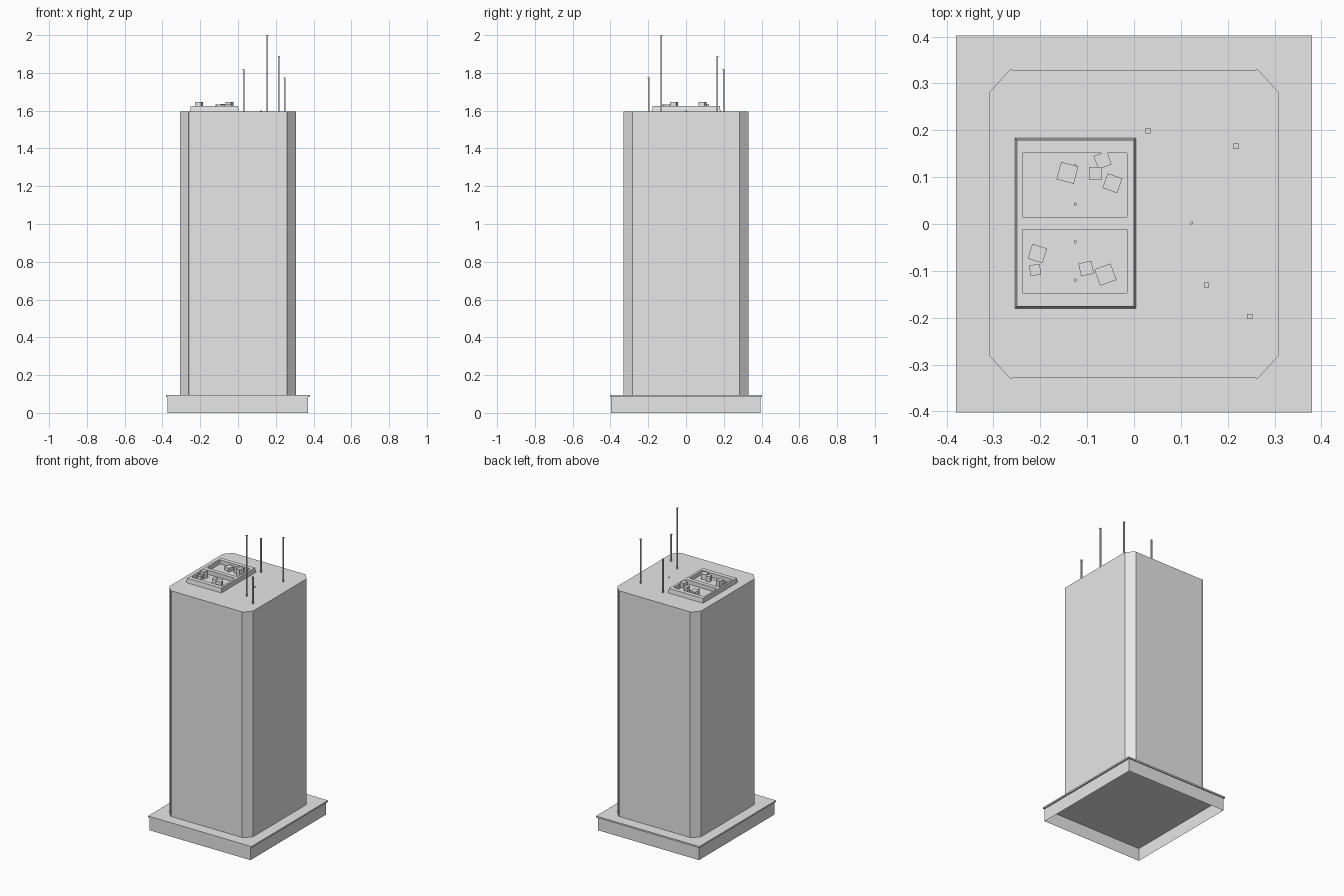
import bpy, bmesh, math
from mathutils import Matrix, Vector

if "Cube" in bpy.data.objects:
    bpy.data.objects.remove(bpy.data.objects["Cube"])

grey = bpy.data.materials.new("light_grey")
grey.diffuse_color = (0.8, 0.8, 0.8, 1)
grey.use_nodes = True
grey.node_tree.nodes["Principled BSDF"].inputs["Base Color"].default_value = grey.diffuse_color


def finish(name, bm):
    mesh = bpy.data.meshes.new(name)
    bmesh.ops.recalc_face_normals(bm, faces=bm.faces)
    bm.to_mesh(mesh)
    bm.free()
    mesh.materials.append(grey)
    obj = bpy.data.objects.new(name, mesh)
    bpy.context.collection.objects.link(obj)
    return obj


def add_box(bm, x0, x1, y0, y1, z0, z1, turn=0):
    c = Vector(((x0 + x1) / 2, (y0 + y1) / 2, (z0 + z1) / 2))
    m = (Matrix.Translation(c) @ Matrix.Rotation(math.radians(turn), 4, 'Z')
         @ Matrix.Diagonal((x1 - x0, y1 - y0, z1 - z0, 1)))
    bmesh.ops.create_cube(bm, size=1, matrix=m)


def add_post(bm, x, y, size, z0, z1, turn=0):
    h = size / 2
    add_box(bm, x - h, x + h, y - h, y + h, z0, z1, turn)


def rect(bm, x0, x1, y0, y1, z):
    return [bm.verts.new((x, y, z)) for x, y in ((x0, y0), (x1, y0), (x1, y1), (x0, y1))]


def skin(bm, a, b):
    for i in range(len(a)):
        j = (i + 1) % len(a)
        bm.faces.new((a[i], a[j], b[j], b[i]))


ROOF = 1.595

# Plinth: walls only, open underneath
bm = bmesh.new()
skin(bm, rect(bm, -0.372, 0.37, -0.397, 0.395, 0), rect(bm, -0.372, 0.37, -0.397, 0.395, 0.086))
finish("plinth_walls", bm)

# Overhanging ground slab
bm = bmesh.new()
add_box(bm, -0.38, 0.38, -0.402, 0.402, 0.085, 0.095)
finish("plinth_slab", bm)

# Tower shaft: chamfered corners whose panels stand slightly proud of front and back
corner = [(0.308, 0.282), (0.263, 0.331), (0.259, 0.328)]
outline = []
for sx, sy in ((1, 1), (-1, 1), (-1, -1), (1, -1)):
    pts = corner if sx * sy > 0 else corner[::-1]
    outline += [(sx * x, sy * y) for x, y in pts]
bm = bmesh.new()
low = [bm.verts.new((x, y, 0.095)) for x, y in outline]
high = [bm.verts.new((x, y, ROOF)) for x, y in outline]
skin(bm, low, high)
bm.faces.new(low)
bm.faces.new(high)
finish("tower", bm)

# Rooftop plant enclosure: slightly tapered frame around two pits
PX0, PX1 = -0.238, -0.015
pits = ((-0.147, -0.012), (0.015, 0.151))
RIM = 1.624
bm = bmesh.new()
base = rect(bm, -0.254, 0.004, -0.180, 0.183, ROOF)
rim = rect(bm, -0.250, 0.000, -0.176, 0.179, RIM)
skin(bm, base, rim)
tops = []
for y0, y1 in pits:
    top = rect(bm, PX0, PX1, y0, y1, RIM)
    floor = rect(bm, PX0, PX1, y0, y1, ROOF + 0.002)
    skin(bm, top, floor)
    bm.faces.new(floor)
    tops.append(top)
a, b = tops
bm.faces.new((rim[0], rim[1], a[1], a[0]))
bm.faces.new((rim[1], rim[2], b[2], b[1], a[2], a[1]))
bm.faces.new((rim[2], rim[3], b[3], b[2]))
bm.faces.new((rim[3], rim[0], a[0], a[3], b[0], b[3]))
bm.faces.new((a[3], a[2], b[1], b[0]))
finish("plant_enclosure", bm)

# Air handling units standing in the pits: x, y, size, top, turn
bm = bmesh.new()
for x, y, s, top, turn in (
        (-0.142, 0.109, 0.038, 1.622, -15), (-0.067, 0.136, 0.030, 1.622, 20),
        (-0.082, 0.108, 0.027, 1.634, -3), (-0.046, 0.087, 0.033, 1.645, -20),
        (-0.206, -0.063, 0.033, 1.645, -18), (-0.211, -0.098, 0.023, 1.622, 8),
        (-0.102, -0.095, 0.028, 1.632, 12), (-0.061, -0.108, 0.037, 1.633, 20)):
    add_post(bm, x, y, s, ROOF, top, turn)
finish("air_units", bm)

# Small vent stubs
bm = bmesh.new()
for x, y in ((-0.125, 0.042), (-0.125, 0.124), (-0.125, -0.038), (-0.125, -0.120), (0.123, 0.002)):
    bmesh.ops.create_cone(bm, cap_ends=True, segments=8, radius1=0.0035, radius2=0.0035,
                          depth=0.008, matrix=Matrix.Translation((x, y, ROOF + 0.002)))
finish("vent_stubs", bm)

# Antenna masts with small caps
bm = bmesh.new()
for x, y, top in ((0.03, 0.199, 1.82), (0.217, 0.166, 1.89),
                  (0.155, -0.130, 2.0), (0.247, -0.197, 1.775)):
    add_post(bm, x, y, 0.008, ROOF, top - 0.004)
    add_post(bm, x, y, 0.011, top - 0.005, top)
finish("antennas", bm)
